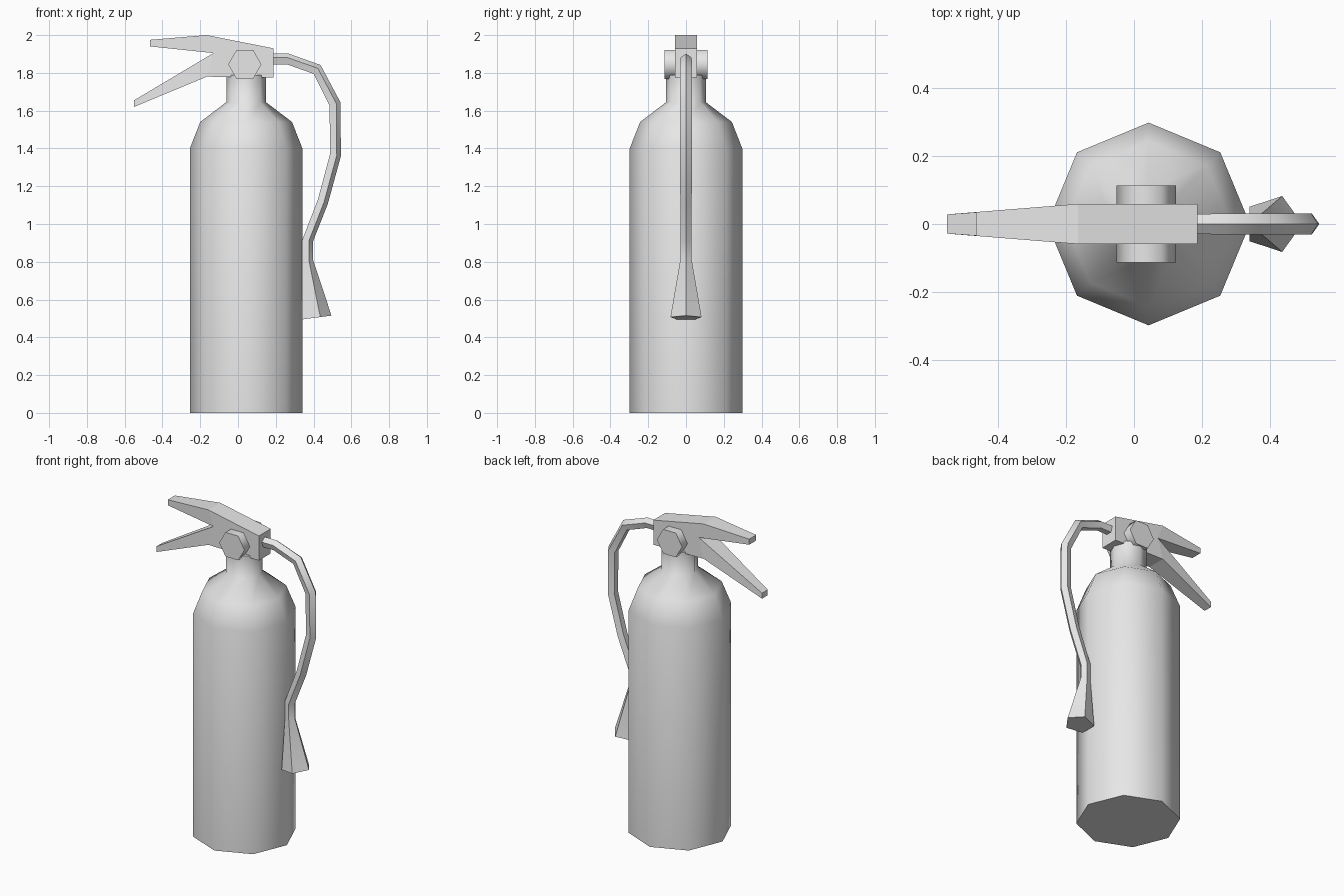
import bpy
import bmesh
from math import cos, sin, pi, radians
from mathutils import Vector

cube = bpy.data.objects.get("Cube")
if cube:
    bpy.data.objects.remove(cube, do_unlink=True)

grey = bpy.data.materials.new("plain grey")
grey.use_nodes = True
grey.diffuse_color = (0.8, 0.8, 0.8, 1)
grey.node_tree.nodes["Principled BSDF"].inputs["Base Color"].default_value = grey.diffuse_color


def finish(name, bm, smooth=True):
    """Turn a bmesh into an object, optionally smooth with sharp caps."""
    bmesh.ops.recalc_face_normals(bm, faces=bm.faces[:])
    mesh = bpy.data.meshes.new(name)
    bm.to_mesh(mesh)
    bm.free()
    mesh.materials.append(grey)
    if smooth:
        mesh.shade_smooth()
        mesh.set_sharp_from_angle(angle=radians(65))
    obj = bpy.data.objects.new(name, mesh)
    bpy.context.collection.objects.link(obj)
    return obj


def loft(name, rings):
    """Skin a list of equal-sized point rings and cap both ends."""
    bm = bmesh.new()
    loops = [[bm.verts.new(p) for p in ring] for ring in rings]
    n = len(loops[0])
    for a, b in zip(loops, loops[1:]):
        for i in range(n):
            j = (i + 1) % n
            bm.faces.new((a[i], a[j], b[j], b[i]))
    bm.faces.new(loops[0])
    bm.faces.new(loops[-1])
    return finish(name, bm)


def ring(center, u, v, radius, sides):
    angles = [2 * pi * i / sides for i in range(sides)]
    return [center + radius * (cos(a) * u + sin(a) * v) for a in angles]


X, Y, Z = Vector((1, 0, 0)), Vector((0, 1, 0)), Vector((0, 0, 1))

# Octagonal cylinder with shoulder and neck
profile = [(0.298, 0), (0.298, 1.4), (0.243, 1.54), (0.105, 1.645), (0.105, 1.79)]
loft("cylinder_body", [ring(Vector((0.043, 0, z)), X, Y, r, 8) for r, z in profile])

# Hexagonal pivot bolt through the valve
loft("pivot_bolt", [ring(Vector((0.036, y, 1.845)), X, Z, 0.088, 6) for y in (-0.113, 0.113)])

# Valve block with two tapering levers
outline = [(0.187, 1.93), (-0.165, 2.0), (-0.465, 1.975), (-0.465, 1.94), (-0.13, 1.905),
           (-0.55, 1.655), (-0.55, 1.62), (-0.165, 1.78), (0.187, 1.775)]
bm = bmesh.new()
sides = []
for s in (-1, 1):
    verts = []
    for x, z in outline:
        half = 0.059 - 0.08 * max(0, -0.165 - x)
        verts.append(bm.verts.new((x, s * half, z)))
    for part in ((0, 1, 4, 7, 8), (1, 2, 3, 4), (4, 5, 6, 7)):
        bm.faces.new([verts[i] for i in part])
    sides.append(verts)
for i in range(len(outline)):
    j = (i + 1) % len(outline)
    bm.faces.new((sides[0][i], sides[0][j], sides[1][j], sides[1][i]))
finish("valve_and_levers", bm, smooth=False)


def pentagon(outer_x, outer_z, inner_x, inner_z):
    """Five-sided section with its tip outward and its flat side inward."""
    tip, flat = Vector((outer_x, 0, outer_z)), Vector((inner_x, 0, inner_z))
    radius = (tip - flat).length / (1 + cos(pi / 5))
    u = (tip - flat).normalized()
    return ring(tip - radius * u, u, Y, radius, 5)


# Hose sections from valve to horn, as outer and inner edge points
neck_end = (0.396, 0.815, 0.34, 0.805)
hose = [(0.17, 1.902, 0.17, 1.845), (0.268, 1.902, 0.26, 1.845),
        (0.437, 1.842, 0.4, 1.795), (0.542, 1.645, 0.485, 1.627),
        (0.545, 1.36, 0.487, 1.37), (0.475, 1.105, 0.423, 1.13),
        (0.396, 0.905, 0.34, 0.915), neck_end]
horn = (0.495, 0.515, 0.34, 0.495)
loft("hose_and_horn", [pentagon(*s) for s in hose + [horn]])
